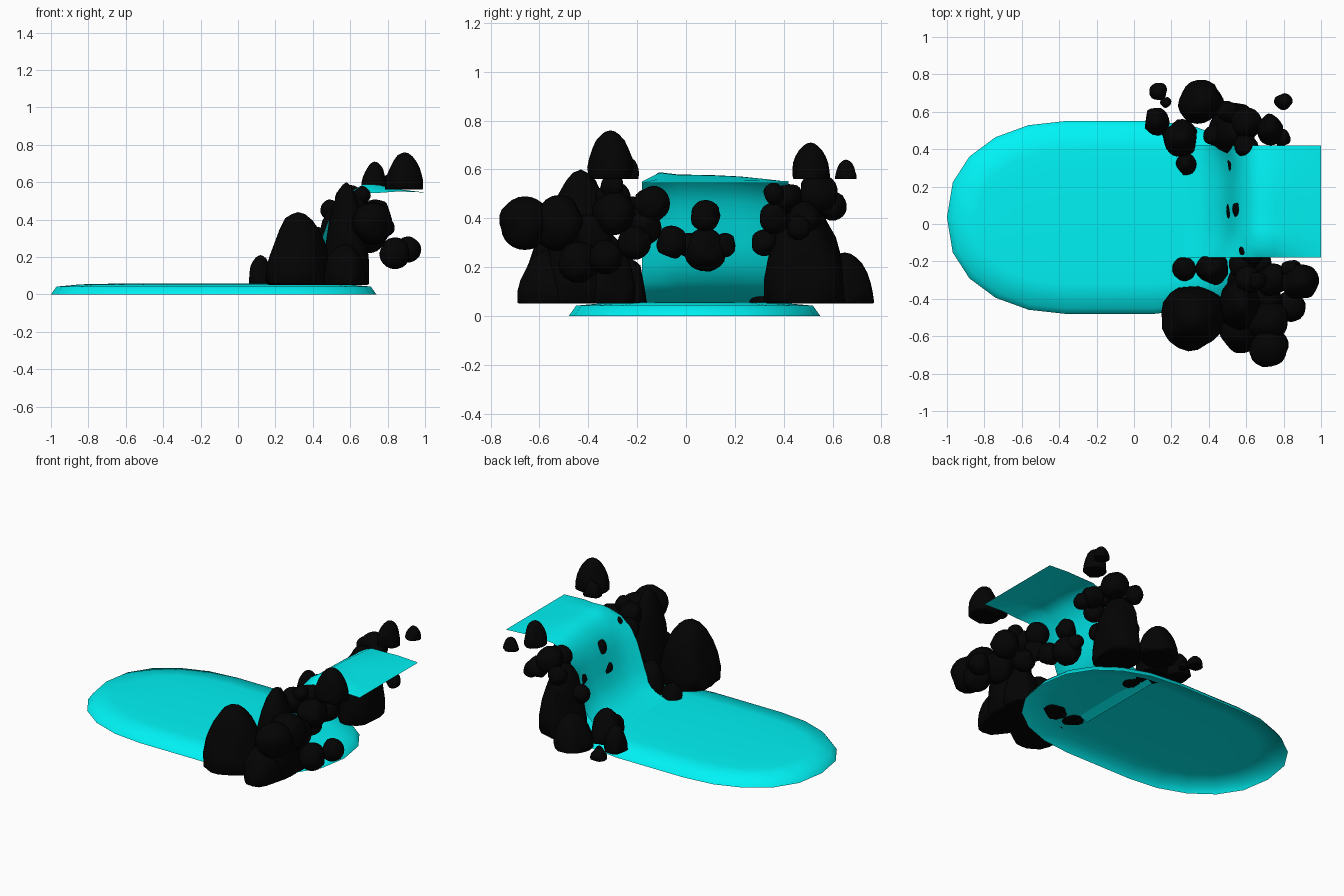
import bpy, bmesh, math, random
from mathutils import Vector


def material(name, color):
    m = bpy.data.materials.new(name)
    m.diffuse_color = color
    return m


WATER = material("water", (0.0, 0.9, 0.92, 1))
STONE = material("stone", (0.001, 0.001, 0.001, 1))


def finish(name, bm, mat, angle):
    me = bpy.data.meshes.new(name)
    bm.to_mesh(me)
    bm.free()
    ob = bpy.data.objects.new(name, me)
    bpy.context.collection.objects.link(ob)
    me.materials.append(mat)
    bpy.context.view_layer.objects.active = ob
    ob.select_set(True)
    bpy.ops.object.shade_smooth_by_angle(angle=math.radians(angle))
    ob.select_set(False)
    return ob


# pool: long rounded shell, open underneath
def outline(inset):
    pts = []
    for side in (1, -1):
        for i in range(11):
            a = math.radians(-90 + 18 * i)
            c, s = max(math.cos(a), 0), math.sin(a)
            x = 0.24 + (0.63 - inset) * c
            y = (0.515 - inset) * math.copysign(abs(s) ** 0.86, s)
            pts.append((-0.13 + side * x, 0.035 + side * y))
    return pts


bm = bmesh.new()
rings = [[bm.verts.new((x, y, z)) for x, y in outline(d)]
         for d, z in ((0, 0), (0.03, 0.042), (0.16, 0.054), (0.35, 0.058))]
for a, b in zip(rings, rings[1:]):
    for i in range(len(a)):
        j = (i + 1) % len(a)
        bm.faces.new((a[i], a[j], b[j], b[i]))
bm.faces.new(rings[-1])
# the second half of the outline runs on from the first, so fix winding once
bmesh.ops.recalc_face_normals(bm, faces=bm.faces)
bm.normal_update()
if rings[-1][0].link_faces[0].normal.z < 0:
    bmesh.ops.reverse_faces(bm, faces=bm.faces)
finish("pool", bm, WATER, 80)

# waterfall: one curved sheet from the upper stream down into the pool
profile = [(1.0, 0.545), (0.86, 0.555), (0.75, 0.56), (0.67, 0.56), (0.61, 0.53),
           (0.56, 0.46), (0.53, 0.38), (0.505, 0.29), (0.475, 0.21), (0.43, 0.14),
           (0.36, 0.09), (0.28, 0.062), (0.21, 0.035)]
# across the width: y, lift at the crest, forward shift on the drop
across = [(-0.18, -0.02, -0.06), (-0.11, 0.03, -0.02), (-0.03, 0.02, 0.0), (0.1, 0.018, 0.0),
          (0.22, 0.012, 0.0), (0.33, 0.0, 0.0), (0.42, -0.012, -0.03)]
bm = bmesh.new()
rows = []
for x, z in profile:
    crest = math.exp(-((x - 0.70) / 0.13) ** 2)
    drop = math.exp(-((x - 0.5) / 0.1) ** 2)
    rows.append([bm.verts.new((x + s * drop, y, z + l * crest)) for y, l, s in across])
for a, b in zip(rows, rows[1:]):
    for i in range(len(across) - 1):
        bm.faces.new((a[i], a[i + 1], b[i + 1], b[i]))
bm.normal_update()
finish("waterfall", bm, WATER, 60)


# rock: a sphere worn flat by random planes, narrowed upward if it has a flat base
def rock(name, x, y, z0, z1, rx, ry, peaked, seed):
    rnd = random.Random(seed)
    bm = bmesh.new()
    bmesh.ops.create_icosphere(bm, subdivisions=3, radius=1)
    for _ in range(10):
        n = Vector((rnd.gauss(0, 1), rnd.gauss(0, 1), rnd.gauss(0, 0.6))).normalized()
        d = rnd.uniform(0.78, 0.92)
        for v in bm.verts:
            over = v.co.dot(n) - d
            if over > 0:
                v.co -= n * over * 0.9
    for v in bm.verts:
        if peaked:
            t = (max(v.co.z, -0.3) + 0.3) / 1.3
            k = 1.06 - 0.25 * t
            v.co = Vector((v.co.x * k, v.co.y * k, t))
        else:
            v.co.z = (v.co.z + 1) / 2
        v.co = Vector((x + v.co.x * rx, y + v.co.y * ry, z0 + v.co.z * (z1 - z0)))
    finish(name, bm, STONE, 50)


# x, y, z low, z high, radius x, radius y: standing stones with flat bases
standing = [
    (0.32, -0.50, 0.05, 0.44, 0.18, 0.18), (0.58, -0.43, 0.05, 0.60, 0.12, 0.17),
    (0.57, -0.57, 0.05, 0.27, 0.12, 0.12), (0.60, -0.32, 0.05, 0.35, 0.10, 0.12),
    (0.89, -0.31, 0.56, 0.76, 0.10, 0.10), (0.84, -0.24, 0.56, 0.66, 0.06, 0.05),
    (0.73, 0.51, 0.56, 0.71, 0.07, 0.08), (0.80, 0.655, 0.56, 0.64, 0.05, 0.045),
    (0.27, -0.24, 0.05, 0.15, 0.065, 0.065), (0.36, 0.65, 0.05, 0.26, 0.125, 0.12),
    (0.25, 0.46, 0.05, 0.25, 0.10, 0.10), (0.53, 0.49, 0.05, 0.48, 0.14, 0.17),
    (0.12, 0.55, 0.05, 0.21, 0.07, 0.08), (0.13, 0.71, 0.05, 0.12, 0.05, 0.05),
    (0.28, 0.32, 0.05, 0.15, 0.055, 0.06), (0.17, 0.65, 0.05, 0.10, 0.03, 0.03),
    (0.42, -0.24, 0.05, 0.25, 0.09, 0.09),
]
for i, r in enumerate(standing):
    rock(f"standing_stone_{i + 1}", *r, True, i)

# boulders stacked on the banks and behind the falling water: x, y, z centre, radius
boulders = [
    (0.72, -0.66, 0.38, 0.11), (0.72, -0.52, 0.38, 0.115), (0.84, -0.44, 0.22, 0.085),
    (0.74, -0.30, 0.42, 0.09), (0.91, -0.33, 0.24, 0.07), (0.61, -0.30, 0.48, 0.075),
    (0.57, -0.22, 0.42, 0.07), (0.63, -0.14, 0.46, 0.075), (0.62, -0.17, 0.36, 0.07),
    (0.60, -0.06, 0.30, 0.07), (0.67, -0.21, 0.30, 0.07), (0.66, -0.30, 0.53, 0.05),
    (0.59, 0.08, 0.41, 0.065), (0.575, 0.08, 0.27, 0.09), (0.58, 0.16, 0.29, 0.05),
    (0.58, 0.01, 0.29, 0.05), (0.61, 0.36, 0.40, 0.065), (0.60, 0.42, 0.48, 0.065),
    (0.60, 0.54, 0.50, 0.085), (0.50, 0.60, 0.45, 0.06), (0.65, 0.36, 0.50, 0.045),
    (0.73, 0.49, 0.40, 0.07), (0.79, 0.46, 0.36, 0.05), (0.43, 0.47, 0.30, 0.06),
    (0.55, 0.32, 0.30, 0.055), (0.70, -0.40, 0.32, 0.10),
]
for i, (x, y, z, r) in enumerate(boulders):
    rock(f"boulder_{i + 1}", x, y, z - r, z + r, r, r, False, 50 + i)
